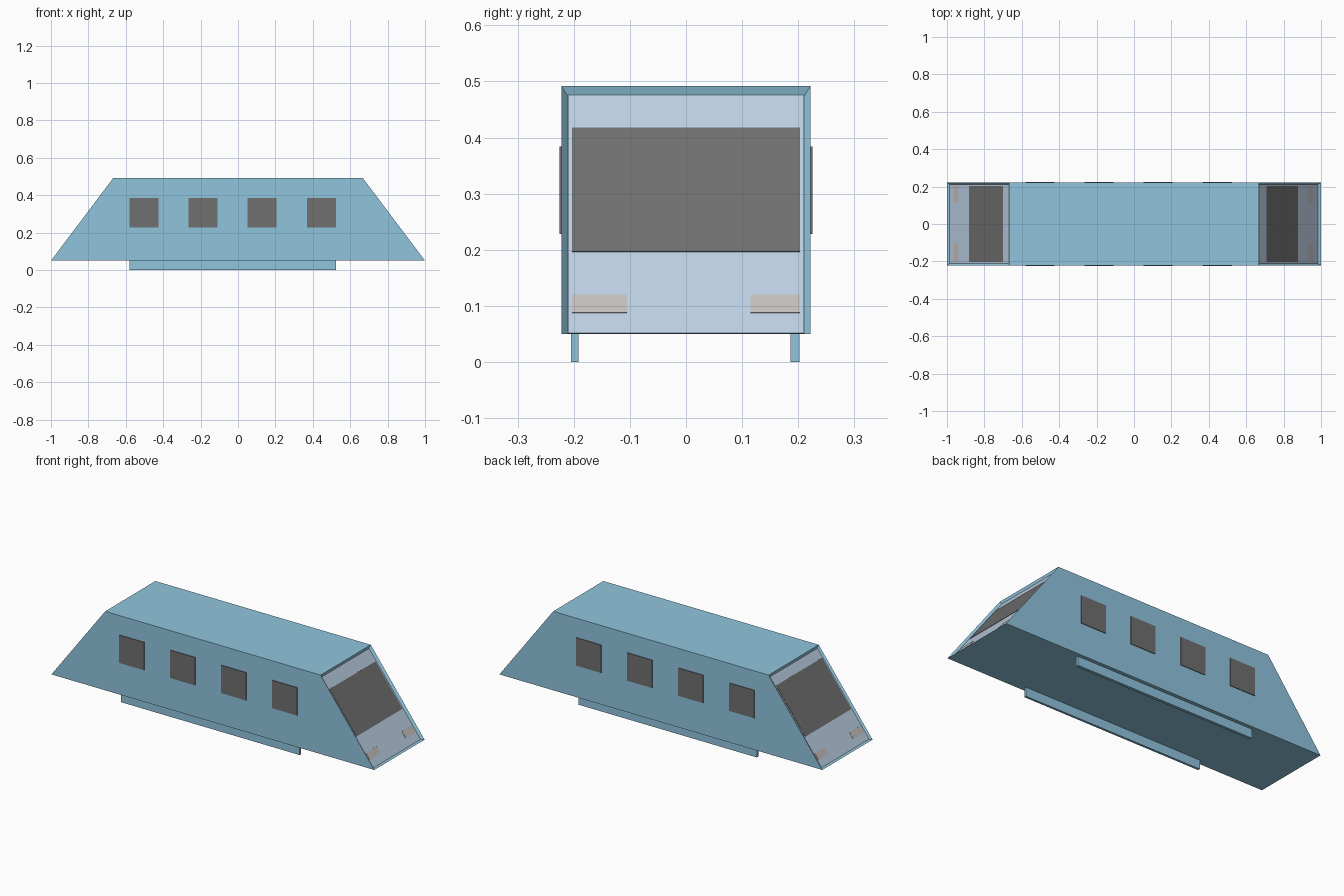
import bpy, bmesh, math
from mathutils import Vector

if "Cube" in bpy.data.objects:
    bpy.data.objects.remove(bpy.data.objects["Cube"])

Z0, Z1, X0, X1, W = 0.05, 0.492, 1.0, 0.667, 0.222
SLOPE = (X0 - X1) / (Z1 - Z0)
NX = 1 / math.hypot(1, SLOPE)
NZ = SLOPE * NX
RIM = 0.0115


def material(name, rgb):
    m = bpy.data.materials.new(name)
    m.diffuse_color = (*rgb, 1)
    m.use_nodes = True
    m.node_tree.nodes["Principled BSDF"].inputs["Base Color"].default_value = m.diffuse_color
    return m


BLUE = material("body_blue", (0.28, 0.56, 0.73))
PALE = material("pale_panel", (0.50, 0.62, 0.76))
DARK = material("window_grey", (0.16, 0.16, 0.16))
LAMP = material("lamp_beige", (0.55, 0.52, 0.50))


def finish(name, bm, mat):
    bmesh.ops.recalc_face_normals(bm, faces=bm.faces)
    me = bpy.data.meshes.new(name)
    bm.to_mesh(me)
    bm.free()
    me.materials.append(mat)
    ob = bpy.data.objects.new(name, me)
    bpy.context.collection.objects.link(ob)
    return ob


def prism(loop, offset):
    """Extrude a polygon along an offset vector."""
    bm = bmesh.new()
    f = bm.faces.new([bm.verts.new(p) for p in loop])
    r = bmesh.ops.extrude_face_region(bm, geom=[f])
    vs = [v for v in r["geom"] if isinstance(v, bmesh.types.BMVert)]
    bmesh.ops.translate(bm, verts=vs, vec=offset)
    bmesh.ops.recalc_face_normals(bm, faces=bm.faces)
    return bm


def box(name, x, y, z, mat):
    loop = [(x[0], y[0], z[0]), (x[1], y[0], z[0]),
            (x[1], y[0], z[1]), (x[0], y[0], z[1])]
    return finish(name, prism(loop, (0, y[1] - y[0], 0)), mat)


def end_plate(name, side, depth, y, z, thick, mat):
    """Plate parallel to a sloped end, its outer face sunk by depth."""
    def pt(yy, zz):
        return (side * (X0 - (zz - Z0) * SLOPE - depth / NX), yy, zz)
    loop = [pt(y[0], z[0]), pt(y[1], z[0]), pt(y[1], z[1]), pt(y[0], z[1])]
    return finish(name, prism(loop, Vector((-side * NX, 0, -NZ)) * thick), mat)


# Carriage body with a recessed, rimmed face at each sloped end
bm = prism([(-X0, -W, Z0), (X0, -W, Z0), (X1, -W, Z1), (-X1, -W, Z1)], (0, 2 * W, 0))
ends = {1: 0.012, -1: 0.008}
for side, depth in ends.items():
    bm.normal_update()
    face = max(bm.faces, key=lambda f: side * f.normal.x)
    bmesh.ops.inset_individual(bm, faces=[face], thickness=RIM,
                               depth=-(depth + 0.003), use_even_offset=True)
finish("body", bm, BLUE)

# End panels, windscreens and headlamps
for side, depth in ends.items():
    tag = "right" if side > 0 else "left"
    yw = W - RIM
    zr = (Z0 + RIM * NX - depth * NZ, Z1 - RIM * NX - depth * NZ)
    end_plate(tag + "_end_panel", side, depth, (-yw, yw), zr, 0.003, PALE)
    top = 0.418 if side > 0 else 0.436
    end_plate(tag + "_windscreen", side, depth - 0.0015,
              (-0.203, 0.203), (0.197, top), 0.0015, DARK)
    for i, y in enumerate([(-0.203, -0.105), (0.115, 0.203)]):
        end_plate(f"{tag}_headlamp_{i + 1}", side, depth - 0.0015,
                  y, (0.088, 0.12), 0.0015, LAMP)

# Four windows along each side
for s, tag in ((-1, "front"), (1, "back")):
    for i in range(4):
        x = -0.58 + i * 0.316
        box(f"{tag}_window_{i + 1}", (x, x + 0.155),
            (s * (W - 0.004), s * (W + 0.0035)), (0.228, 0.384), DARK)

# Rails under the floor
box("front_rail", (-0.58, 0.525), (-0.205, -0.192), (0, Z0), BLUE)
box("back_rail", (-0.58, 0.525), (0.186, 0.202), (0, Z0), BLUE)
